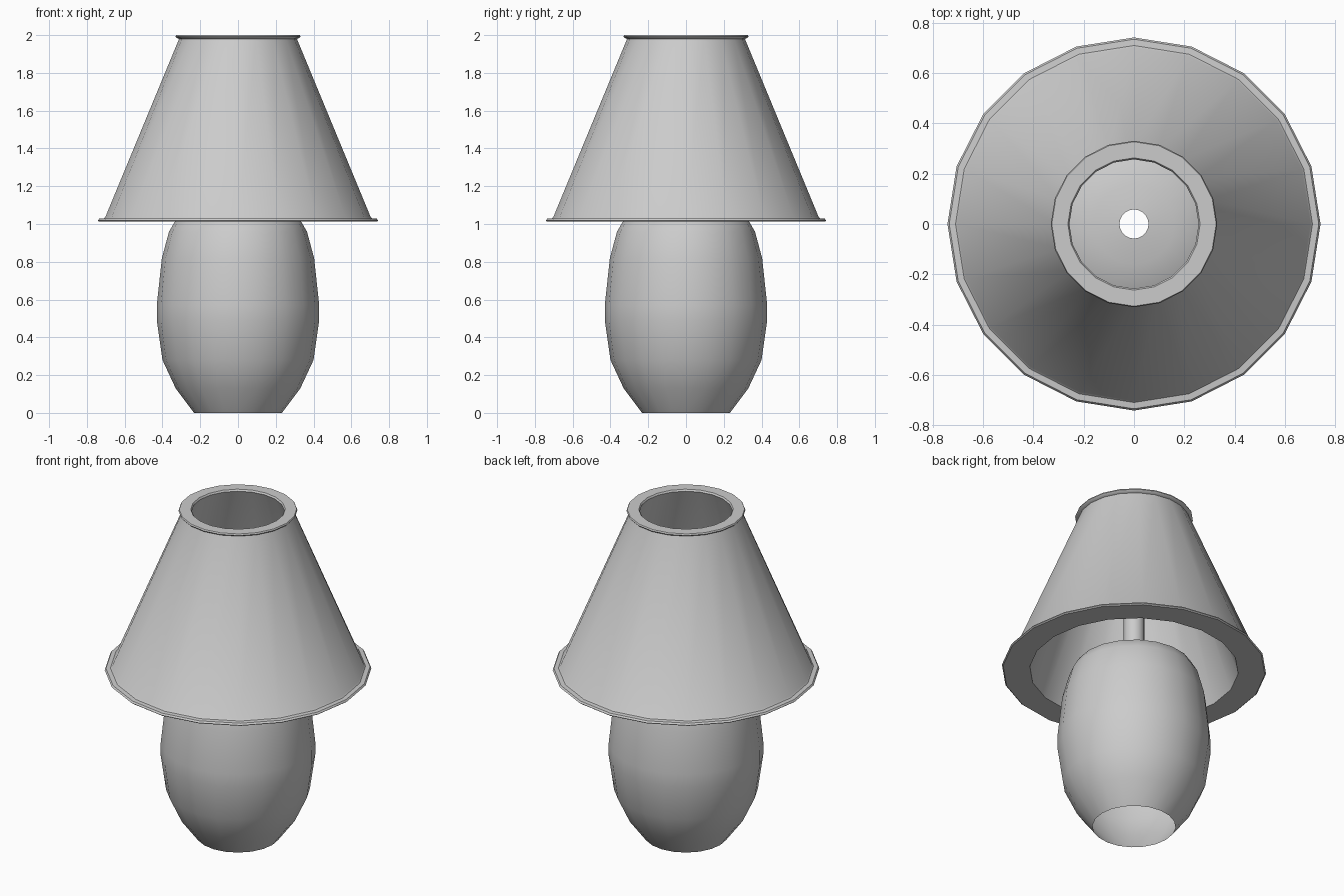
import bpy, bmesh, math

if "Cube" in bpy.data.objects:
    bpy.data.objects.remove(bpy.data.objects["Cube"])

SIDES = 20


def lathe(name, profile, closed=False, angle=35):
    """Spin an (r, z) profile round the z axis."""
    bm = bmesh.new()
    rings = []
    for r, z in profile:
        rings.append([bm.verts.new((r * math.cos(2 * math.pi * i / SIDES),
                                    r * math.sin(2 * math.pi * i / SIDES), z))
                      for i in range(SIDES)])
    pairs = list(zip(rings, rings[1:]))
    if closed:
        pairs.append((rings[-1], rings[0]))
    for a, b in pairs:
        for i in range(SIDES):
            j = (i + 1) % SIDES
            bm.faces.new((a[i], a[j], b[j], b[i]))
    if closed:
        bmesh.ops.recalc_face_normals(bm, faces=bm.faces[:])
    mesh = bpy.data.meshes.new(name)
    bm.to_mesh(mesh)
    bm.free()
    ob = bpy.data.objects.new(name, mesh)
    bpy.context.collection.objects.link(ob)
    bpy.ops.object.select_all(action='DESELECT')
    ob.select_set(True)
    bpy.context.view_layer.objects.active = ob
    bpy.ops.object.shade_smooth_by_angle(angle=math.radians(angle))
    return ob


# Vase-shaped base, open underneath, running up into a hollow stem
lathe("lamp_base", [
    (0.233, 0.0), (0.33, 0.13), (0.40, 0.28), (0.43, 0.49), (0.43, 0.57),
    (0.403, 0.82), (0.365, 0.96), (0.33, 1.02), (0.26, 1.06), (0.16, 1.085),
    (0.058, 1.095), (0.058, 1.45)], angle=40)

# Thick conical shade with a flared rim at each end
lathe("lamp_shade", [
    (0.585, 1.012), (0.735, 1.012), (0.742, 1.018), (0.735, 1.028),
    (0.71, 1.03), (0.702, 1.038),
    (0.312, 1.98), (0.325, 1.985), (0.331, 1.992), (0.327, 2.0),
    (0.263, 2.0), (0.257, 1.99), (0.262, 1.98),
    (0.58, 1.03)], closed=True)
